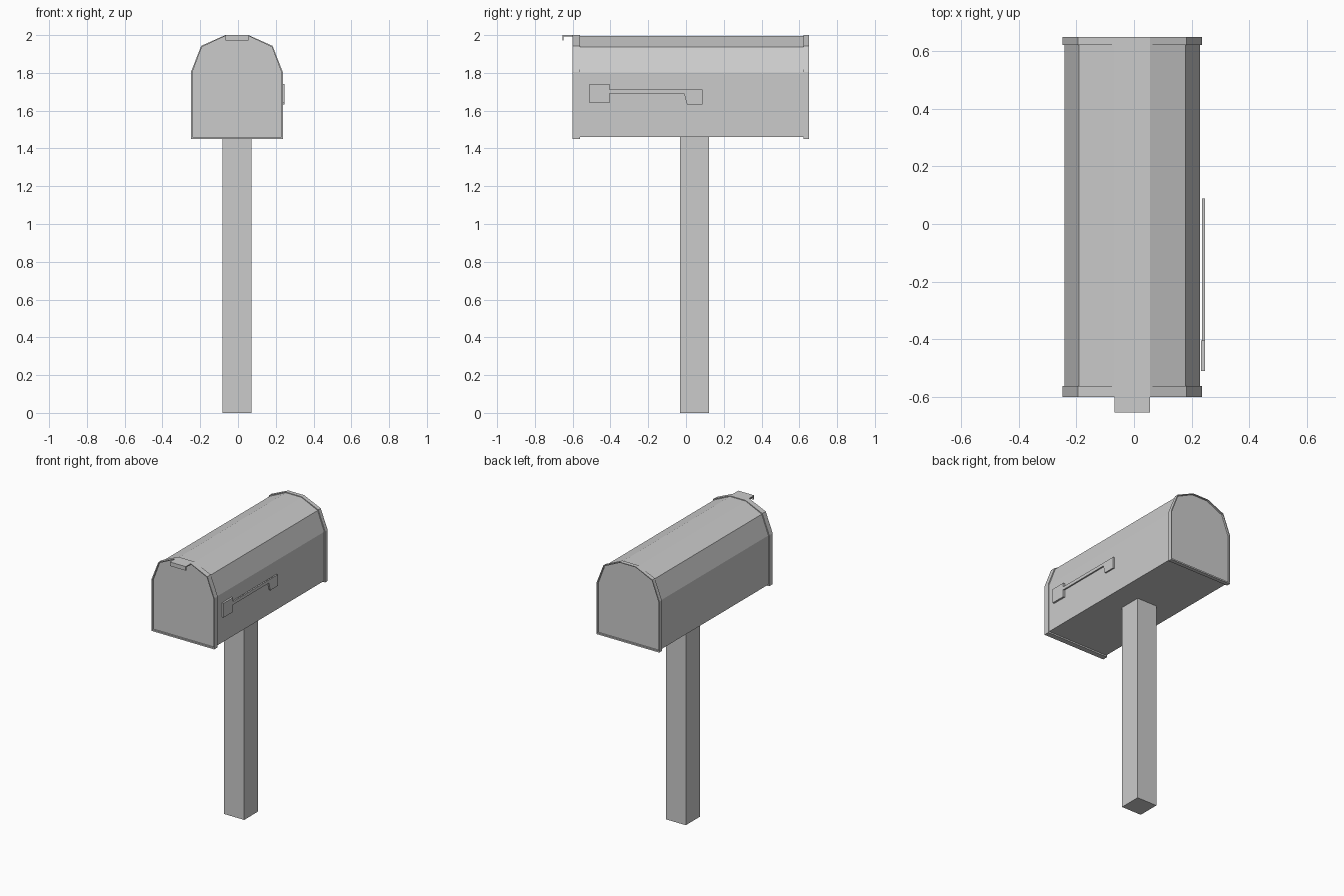
import bpy, bmesh

if "Cube" in bpy.data.objects:
    bpy.data.objects.remove(bpy.data.objects["Cube"])

CX = -0.006  # centre line of box and post


def prism(name, pts, axis, a, b):
    """Extrude a 2D outline along axis 'x' (pts = y,z) or 'y' (pts = x,z)."""
    def place(p, t):
        return (t, p[0], p[1]) if axis == 'x' else (p[0], t, p[1])
    bm = bmesh.new()
    lo = [bm.verts.new(place(p, a)) for p in pts]
    hi = [bm.verts.new(place(p, b)) for p in pts]
    bm.faces.new(lo)
    bm.faces.new(hi[::-1])
    n = len(pts)
    for i in range(n):
        j = (i + 1) % n
        bm.faces.new((lo[i], hi[i], hi[j], lo[j]))
    return finish(name, bm)


def ring(name, outer, inner, y0, y1):
    """Hollow frame between two matching outlines."""
    bm = bmesh.new()
    loops = [[bm.verts.new((x, y, z)) for x, z in o]
             for o, y in ((outer, y0), (outer, y1), (inner, y1), (inner, y0))]
    n = len(outer)
    for k in range(4):
        p, q = loops[k], loops[(k + 1) % 4]
        for i in range(n):
            j = (i + 1) % n
            bm.faces.new((p[i], p[j], q[j], q[i]))
    return finish(name, bm)


def finish(name, bm):
    bmesh.ops.recalc_face_normals(bm, faces=bm.faces)
    me = bpy.data.meshes.new(name)
    bm.to_mesh(me)
    bm.free()
    ob = bpy.data.objects.new(name, me)
    bpy.context.collection.objects.link(ob)
    return ob


def mirrored(half):
    return [(CX + x, z) for x, z in half] + [(CX - x, z) for x, z in half[::-1]]


def rect(a0, a1, b0, b1):
    return [(a0, b0), (a1, b0), (a1, b1), (a0, b1)]


# Arched faceted box with a raised frame round each end
inner = mirrored([(0.236, 1.46), (0.236, 1.802), (0.185, 1.937), (0.061, 1.995)])
outer = mirrored([(0.243, 1.45), (0.243, 1.805), (0.189, 1.943), (0.061, 2.0)])
prism("mailbox_body", inner, 'y', -0.588, 0.638)
ring("door_frame", outer, inner, -0.6, -0.562)
ring("back_frame", outer, inner, 0.622, 0.65)

# Square post
prism("post", rect(CX - 0.077, CX + 0.077, 0, 1.46), 'y', -0.033, 0.121)

# Door latch: flat tab with a turned-down lip
latch = [(-0.655, 1.972), (-0.648, 1.972), (-0.648, 1.992),
         (-0.565, 1.992), (-0.565, 2.0), (-0.655, 2.0)]
prism("door_latch", latch, 'x', CX - 0.061, CX + 0.061)

# Signal flag, folded down: head plate, arm with its pivot end
prism("flag_head", rect(-0.51, -0.405, 1.64, 1.74), 'x', 0.233, 0.246)
arm = [(-0.405, 1.69), (-0.01, 1.69), (0.005, 1.633), (0.088, 1.633),
       (0.088, 1.712), (-0.405, 1.712)]
prism("flag_arm", arm, 'x', 0.236, 0.246)
